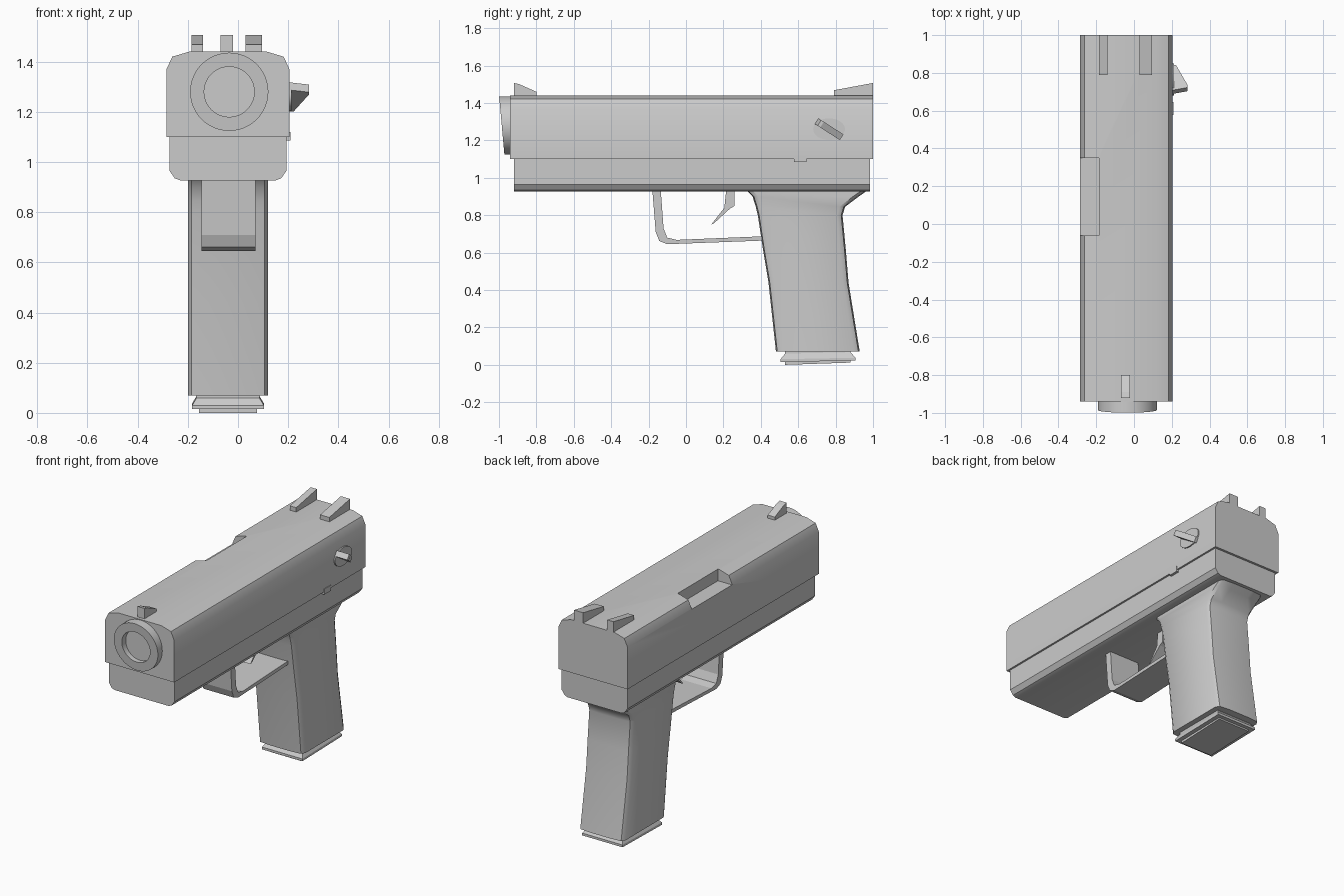
import bpy, bmesh, math
from mathutils import Vector

cube = bpy.data.objects.get("Cube")
if cube:
    bpy.data.objects.remove(cube, do_unlink=True)

grey = bpy.data.materials.new("plain grey")
grey.use_nodes = True
grey.diffuse_color = (0.6, 0.6, 0.6, 1)
grey.node_tree.nodes["Principled BSDF"].inputs["Base Color"].default_value = (0.6, 0.6, 0.6, 1)
CX = -0.04  # middle of the body


def loft(name, rings, smooth=30):
    """Skin a list of matching closed rings and cap both ends."""
    bm = bmesh.new()
    rows = [[bm.verts.new(p) for p in ring] for ring in rings]
    n = len(rows[0])
    for a, b in zip(rows, rows[1:]):
        for i in range(n):
            j = (i + 1) % n
            bm.faces.new((a[i], a[j], b[j], b[i]))
    bm.faces.new(rows[0][::-1])
    bm.faces.new(rows[-1])
    bmesh.ops.recalc_face_normals(bm, faces=bm.faces)
    mesh = bpy.data.meshes.new(name)
    bm.to_mesh(mesh)
    bm.free()
    mesh.materials.append(grey)
    obj = bpy.data.objects.new(name, mesh)
    bpy.context.collection.objects.link(obj)
    bpy.ops.object.select_all(action='DESELECT')
    obj.select_set(True)
    bpy.context.view_layer.objects.active = obj
    if smooth:
        bpy.ops.object.shade_smooth_by_angle(angle=math.radians(smooth))
    return obj


def side_prism(name, profile, x0, x1):
    """Extrude a (y, z) outline across x."""
    return loft(name, [[(x, y, z) for y, z in profile] for x in (x0, x1)], 0)


def long_prism(name, half, stations):
    """Run a mirrored (half width, z) outline along y."""
    outline = half + [(-w, z) for w, z in reversed(half)]
    return loft(name, [[(CX + w, y, z) for w, z in outline] for y in stations])


def box(name, x0, x1, y0, y1, z0, z1):
    return side_prism(name, [(y0, z0), (y1, z0), (y1, z1), (y0, z1)], x0, x1)


# Slide with a port cut into its upper edge
slide = long_prism("slide", [(0.245, 1.10), (0.245, 1.37), (0.222, 1.42), (0.155, 1.44)], (-0.94, 1.0))
cutter = box("port_cutter", -0.4, -0.185, -0.06, 0.35, 1.365, 1.6)
cutter.hide_render = True
cut = slide.modifiers.new("port", 'BOOLEAN')
cut.object = cutter
cut.solver = 'EXACT'
bpy.context.view_layer.objects.active = slide
bpy.ops.object.modifier_apply(modifier="port")
bpy.data.objects.remove(cutter, do_unlink=True)

# Lower frame
long_prism("frame", [(0.19, 0.927), (0.212, 0.935), (0.233, 0.965), (0.233, 1.105)], (-0.92, 0.985))


# Barrel end with a sloping face and a recessed bore
def barrel_ring(r, y, slope):
    ring = []
    for i in range(48):
        a = math.tau * i / 48
        z = r * math.sin(a)
        ring.append((r * math.cos(a) - 0.035, y - slope * z, 1.28 + z))
    return ring


loft("barrel", [barrel_ring(0.156, -0.9, 0), barrel_ring(0.156, -0.985, 0.09),
                barrel_ring(0.10, -0.985, 0.09), barrel_ring(0.10, -0.945, 0)])

# Sights
for name, x0, x1 in (("rear_sight_right", -0.185, -0.14), ("rear_sight_left", 0.03, 0.095)):
    side_prism(name, [(0.79, 1.43), (1.0, 1.43), (1.0, 1.507), (0.79, 1.468)], x0, x1)
side_prism("front_sight", [(-0.92, 1.43), (-0.80, 1.43), (-0.80, 1.46), (-0.89, 1.50), (-0.92, 1.507)], -0.07, -0.02)

# Grip with rounded front and back
half = [(0.16, 0.032), (0.145, 0.008), (0.07, 0.001)]
front = half + [(-w, d) for w, d in reversed(half)]
rings = []
for z, yf, yb in ((0.07, 0.48, 0.93), (0.44, 0.44, 0.87), (0.62, 0.41, 0.855), (0.80, 0.383, 0.838),
                  (0.845, 0.372, 0.852), (0.90, 0.355, 0.925), (0.935, 0.32, 0.975)):
    rings.append([(CX + w, yf + d, z) for w, d in front] + [(CX - w, yb - d, z) for w, d in front])
loft("grip", rings, 40)

# Flared foot with a thin plate beneath
foot = []
for z, w, yf, yb in ((0.08, 0.125, 0.53, 0.88), (0.06, 0.125, 0.53, 0.88),
                     (0.03, 0.143, 0.505, 0.905), (0.015, 0.143, 0.505, 0.905)):
    foot.append([(CX - w, yf, z), (CX + w, yf, z), (CX + w, yb, z + 0.008), (CX - w, yb, z + 0.008)])
loft("grip_foot", foot, 0)
side_prism("foot_plate", [(0.53, 0), (0.88, 0.012), (0.88, 0.03), (0.53, 0.025)], CX - 0.115, CX + 0.115)

# Trigger guard and trigger
outer = [(-0.18, 0.935), (-0.162, 0.71), (-0.143, 0.662), (-0.10, 0.645), (0.43, 0.665)]
inner = [(-0.135, 0.935), (-0.12, 0.73), (-0.10, 0.68), (-0.05, 0.668), (0.43, 0.688)]
side_prism("trigger_guard", outer + inner[::-1], -0.145, 0.07)
side_prism("trigger", [(0.215, 0.935), (0.205, 0.84), (0.135, 0.75), (0.15, 0.757), (0.235, 0.835),
                       (0.26, 0.85), (0.26, 0.935)], CX - 0.035, CX + 0.035)

# Oval selector disc with a tapering diagonal fin
loft("selector_disc", [[(x, 0.765 + 0.085 * math.cos(a), 1.26 + 0.058 * math.sin(a))
                        for a in (math.tau * i / 32 for i in range(32))] for x in (0.19, 0.213)])
along = Vector((0, 0.84, -0.54))
across = Vector((0, 0.54, 0.84))
centre = Vector((0, 0.765, 1.26))
loft("selector_fin", [[centre + along * t + across * w + Vector((x, 0, 0))
                       for t, x in ((-0.08, 0.2), (-0.062, 0.283), (-0.045, 0.283), (0.08, 0.222), (0.08, 0.2))]
                      for w in (-0.018, 0.018)], 0)

# Small side latch
box("side_latch", 0.18, 0.209, 0.577, 0.645, 1.085, 1.12)
